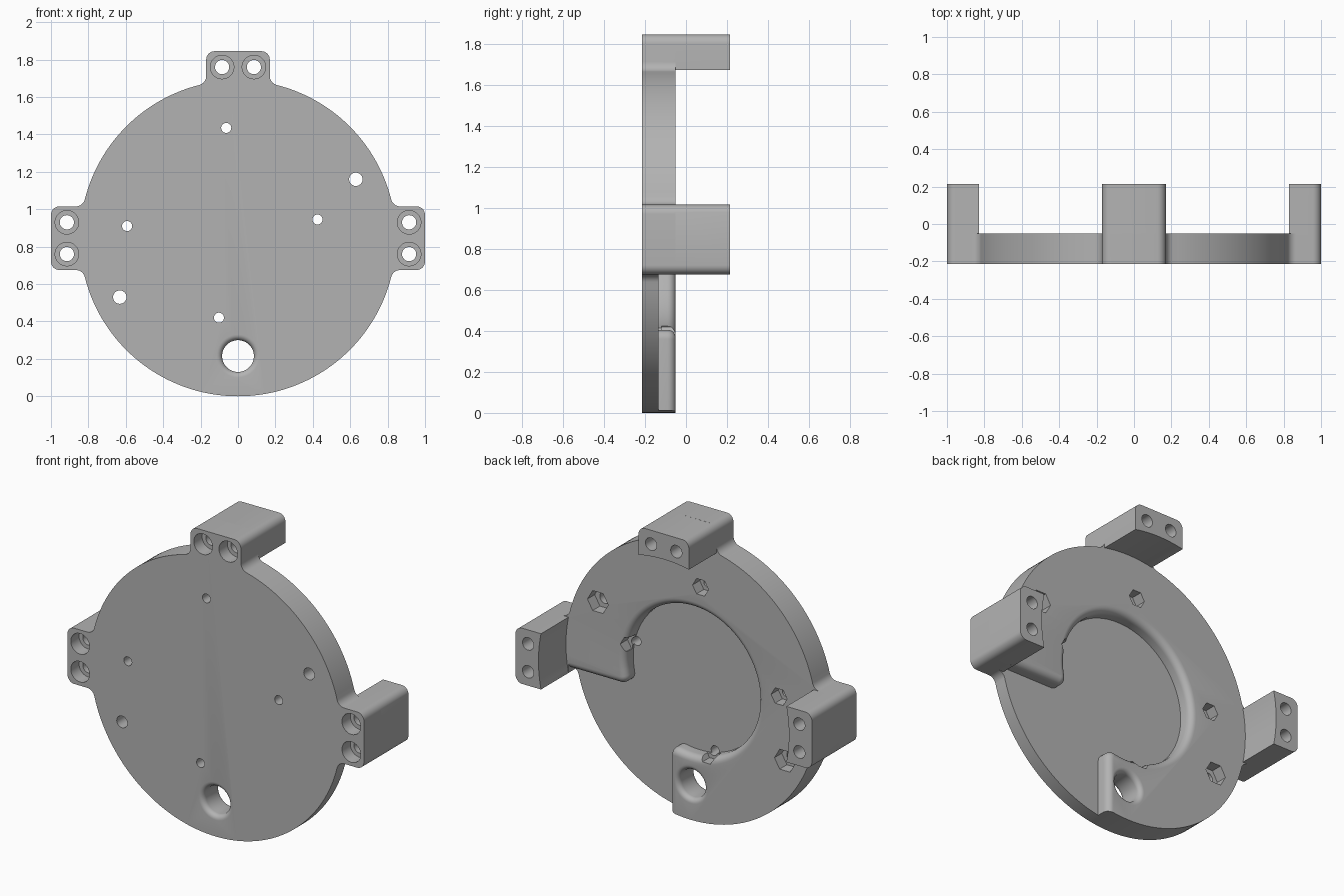
import bpy, bmesh
from math import sin, cos, pi, sqrt, atan2, asin, radians

if "Cube" in bpy.data.objects:
    bpy.data.objects.remove(bpy.data.objects["Cube"], do_unlink=True)

CZ = 0.845                                # height of the disc centre
R, EAR, CORNER, FILLET = 0.845, 0.17, 0.045, 0.05
FRONT, FLOOR, BACK, TIP = -0.215, -0.135, -0.05, 0.215

grey = bpy.data.materials.new("mid grey")
grey.use_nodes = True
grey.diffuse_color = (0.45, 0.45, 0.45, 1)
grey.node_tree.nodes["Principled BSDF"].inputs["Base Color"].default_value = (0.45, 0.45, 0.45, 1)


def arc(cx, cy, r, a0, a1, n):
    return [(cx + r * cos(a0 + (a1 - a0) * i / n), cy + r * sin(a0 + (a1 - a0) * i / n))
            for i in range(n + 1)]


def circle(cx, cy, r, n=32):
    return arc(cx, cy, r, 0, 2 * pi, n)[:-1]


def turn(pts, a):
    return [(u * cos(a) - v * sin(a), u * sin(a) + v * cos(a)) for u, v in pts]


def loft(name, layers):
    """Solid through (y, ring) layers; rings lie in the x-z plane about the disc centre."""
    bm = bmesh.new()
    rings = [[bm.verts.new((u, y, v + CZ)) for u, v in ring] for y, ring in layers]
    for lo, hi in zip(rings, rings[1:]):
        for i in range(len(lo)):
            j = (i + 1) % len(lo)
            bm.faces.new((lo[i], lo[j], hi[j], hi[i]))
    bm.faces.new(rings[0])
    bm.faces.new(rings[-1])
    bmesh.ops.recalc_face_normals(bm, faces=bm.faces)
    mesh = bpy.data.meshes.new(name)
    bm.to_mesh(mesh)
    bm.free()
    mesh.materials.append(grey)
    obj = bpy.data.objects.new(name, mesh)
    bpy.context.collection.objects.link(obj)
    return obj


def combine(body, tool, operation):
    tool.hide_render = True
    mod = body.modifiers.new(tool.name, "BOOLEAN")
    mod.operation, mod.solver, mod.object = operation, "EXACT", tool
    bpy.context.view_layer.objects.active = body
    bpy.ops.object.modifier_apply(modifier=mod.name)
    bpy.data.objects.remove(tool, do_unlink=True)


# Plate outline: disc with three filleted ears
qa = sqrt((R + FILLET) ** 2 - (EAR + FILLET) ** 2)
qang = atan2(EAR + FILLET, qa)
corner = arc(1 - CORNER, EAR - CORNER, CORNER, 0, pi / 2, 8)
half = corner + arc(qa, EAR + FILLET, FILLET, -pi / 2, qang - pi, 8)
ear = [(u, -v) for u, v in reversed(half)] + half
outline = []
for k, span, n in ((0, pi / 2, 32), (1, pi / 2, 32), (2, pi, 80)):
    start = k * pi / 2
    outline += turn(ear, start)
    outline += arc(0, 0, R, start + qang, start + span - qang, n)[1:-1]
plate = loft("mounting_plate", [(FRONT, outline), (BACK, outline)])

# Back recess: round pocket opening to one lower quadrant, rim rounded over
POCKET, WALL, ROUND, RIM = 0.45, 0.145, 0.045, 0.04


def recess(o):
    pu = WALL - ROUND
    pv = -sqrt((POCKET + ROUND) ** 2 - pu ** 2)
    pa = atan2(pv, pu)
    lower = arc(pu, pv, ROUND - o, pa + pi, 0, 8)
    upper = [(-v, -u) for u, v in reversed(lower)]
    main = arc(0, 0, POCKET + o, -pi / 2 - pa, pa + 2 * pi, 80)[1:-1]
    clear = 0.829
    return (main + lower + [(WALL - o, -1.2), (1.2, -1.2), (1.2, -EAR - 0.0005),
                            (clear, -EAR - 0.0005), (clear, o - WALL)] + upper)


layers = []
for i in range(7):
    t = i / 6 * pi / 2
    layers.append((BACK - RIM + RIM * sin(t), recess(RIM * (1 - cos(t)))))
combine(plate, loft("recess_cutter", [(FLOOR, recess(0))] + layers + [(0, recess(RIM))]),
        "DIFFERENCE")

# Ear posts reaching backwards, with inner faces following the disc
ia = asin(EAR / R)
post = [(u, -v) for u, v in reversed(corner)] + corner[1:] + arc(0, 0, R, ia, -ia, 16)
for k in range(3):
    ring = turn(post, k * pi / 2)
    combine(plate, loft("ear_post", [(BACK - 0.01, ring), (TIP, ring)]), "UNION")

# Counterbored screw holes through the ears
for k in range(3):
    for side in (-1, 1):
        (u, v), = turn([(0.915, 0.085 * side)], k * pi / 2)
        big, small = circle(u, v, 0.063), circle(u, v, 0.038)
        combine(plate, loft("screw_cutter", [(-0.3, big), (FRONT + 0.08, big),
                                             (FRONT + 0.08, small), (0.3, small)]), "DIFFERENCE")

# Bolt holes with hexagonal nut pockets at the back
SMALL, LARGE = (0.027, 0.054), (0.036, 0.07)
for x, z, (r, nut) in ((-0.063, 1.435, SMALL), (-0.593, 0.91, SMALL), (0.425, 0.945, SMALL),
                       (-0.102, 0.42, SMALL), (0.63, 1.16, LARGE), (-0.632, 0.53, LARGE)):
    bolt, hexagon = circle(x, z - CZ, r, 24), circle(x, z - CZ, nut, 6)
    combine(plate, loft("bolt_cutter", [(-0.3, bolt), (0, bolt)]), "DIFFERENCE")
    combine(plate, loft("nut_cutter", [(-0.12, hexagon), (0, hexagon)]), "DIFFERENCE")

# Cable hole, flared on both faces
HOLE, FLARE = 0.085, 0.03
flare = [(FLARE * (1 - sin(i / 6 * pi / 2)), FLARE * (1 - cos(i / 6 * pi / 2))) for i in range(7)]
rings = [(FRONT + d, HOLE + o) for o, d in [(a, b) for b, a in reversed(flare)][::-1]]
front_side = sorted((FRONT + FLARE * (1 - cos(i / 6 * pi / 2)),
                     HOLE + FLARE * (1 - sin(i / 6 * pi / 2))) for i in range(7))
back_side = [(FRONT + BACK - y, r) for y, r in reversed(front_side)]
profile = [(-0.3, HOLE + FLARE)] + front_side + back_side + [(0, HOLE + FLARE)]
combine(plate, loft("cable_cutter", [(y, circle(0, 0.215 - CZ, r, 40)) for y, r in profile]),
        "DIFFERENCE")

# Smooth the curved sides, keep edges crisp
bpy.ops.object.select_all(action="DESELECT")
plate.select_set(True)
bpy.context.view_layer.objects.active = plate
bpy.ops.object.shade_smooth_by_angle(angle=radians(30))
